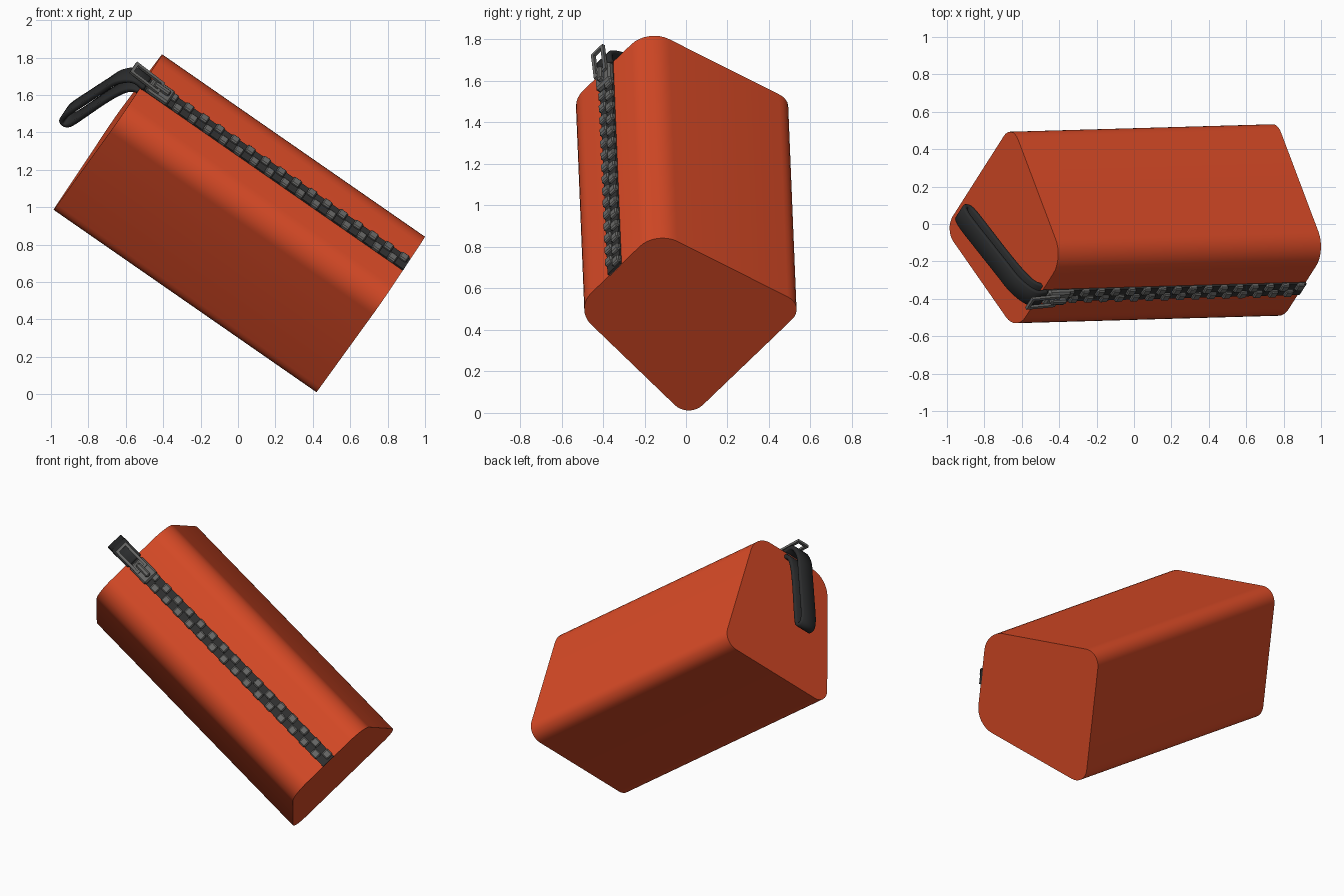
import bpy, bmesh, math
from mathutils import Matrix, Vector

if "Cube" in bpy.data.objects:
    bpy.data.objects.remove(bpy.data.objects["Cube"])

# Local frame: x along the case, y across the zip face, z out of the zip face.
# Its origin is the middle of the zip face at the raised end.
a = Vector((1.405, 0.04, -0.975))
LENGTH = a.length
a.normalize()
v2 = a.cross(Vector((0, 1, 0))).normalized()
v1 = v2.cross(a)
ang = math.radians(41)
e = v1 * math.sin(ang) + v2 * math.cos(ang)
n = a.cross(e)
FRAME = Matrix((a, e, n)).transposed().to_4x4()
FRAME.translation = (-0.505, -0.38, 1.665)


def colour(name, rgb):
    m = bpy.data.materials.new(name)
    m.diffuse_color = (*rgb, 1)
    m.use_nodes = True
    m.node_tree.nodes["Principled BSDF"].inputs["Base Color"].default_value = m.diffuse_color
    return m


RED = colour("orange red fabric", (0.70, 0.07, 0.02))
DARK = colour("dark zip tape", (0.03, 0.03, 0.03))
STEEL = colour("grey metal", (0.14, 0.14, 0.135))
BLACK = colour("black strap", (0.024, 0.025, 0.026))


def finish(name, bm, mat, smooth=None, local=Matrix()):
    bmesh.ops.recalc_face_normals(bm, faces=bm.faces)
    me = bpy.data.meshes.new(name)
    bm.to_mesh(me)
    bm.free()
    me.materials.append(mat)
    ob = bpy.data.objects.new(name, me)
    bpy.context.collection.objects.link(ob)
    ob.matrix_world = FRAME @ local
    if smooth:
        bpy.ops.object.select_all(action='DESELECT')
        ob.select_set(True)
        bpy.context.view_layer.objects.active = ob
        bpy.ops.object.shade_smooth_by_angle(angle=math.radians(smooth))
    return ob


def add_box(bm, x, y, z, bevel=0):
    """Box between the (low, high) pairs x, y and z."""
    size = Matrix.Diagonal((x[1] - x[0], y[1] - y[0], z[1] - z[0], 1))
    mid = Matrix.Translation([(p[0] + p[1]) / 2 for p in (x, y, z)])
    vs = bmesh.ops.create_cube(bm, size=1, matrix=mid @ size)['verts']
    if bevel:
        edges = list({ed for v in vs for ed in v.link_edges})
        bmesh.ops.bevel(bm, geom=edges, offset=bevel, segments=1, affect='EDGES')


# Case body: trapezoid prism with rounded long edges
bm = bmesh.new()
add_box(bm, (0, LENGTH), (-0.5, 0.5), (-0.843, 0))
for v in bm.verts:
    v.co.y *= 2 * (0.299 if v.co.z > -0.4 else 0.431)
for top, off in ((True, 0.12), (False, 0.105)):
    long_edges = [ed for ed in bm.edges
                  if abs(ed.verts[0].co.x - ed.verts[1].co.x) > 1
                  and abs(ed.verts[0].co.z - (0 if top else -0.843)) < 1e-4]
    bmesh.ops.bevel(bm, geom=long_edges, offset=off, segments=8,
                    profile=0.5, affect='EDGES')
finish("case_body", bm, RED, 30)

# Zip tape
bm = bmesh.new()
add_box(bm, (0, LENGTH), (-0.045, 0.045), (-0.005, 0.012))
finish("zip_tape", bm, DARK)

# Zip teeth: two rows, staggered by half a pitch
bm = bmesh.new()
PITCH = 0.1
for side in (-1, 1):
    x = 0.1 + (PITCH / 2 if side > 0 else 0)
    while x + 0.05 <= LENGTH + 0.001:
        add_box(bm, (x, x + 0.05), sorted((0, side * 0.048)), (0, 0.028), 0.007)
        x += PITCH
finish("zip_teeth", bm, STEEL)

# Slider: two plates and a bridge for the pull
bm = bmesh.new()
add_box(bm, (0.03, 0.17), (-0.052, 0.052), (0, 0.038), 0.01)
add_box(bm, (0.05, 0.15), (-0.016, 0.016), (0.03, 0.062), 0.008)
finish("zip_slider", bm, STEEL)

# Pull tab: flat plate with a window
bm = bmesh.new()
bmesh.ops.create_grid(bm, x_segments=1, y_segments=1, size=0.5)
bmesh.ops.scale(bm, vec=(0.19, 0.085, 1), verts=bm.verts)
hole = bm.faces[:]
bmesh.ops.inset_individual(bm, faces=hole, thickness=0.024)
bmesh.ops.delete(bm, geom=hole, context='FACES')
tab = finish("pull_tab", bm, STEEL,
             local=Matrix.Translation((0.0, 0, 0.05)) @ Matrix.Rotation(math.radians(4), 4, 'Y'))
mod = tab.modifiers.new("thickness", 'SOLIDIFY')
mod.thickness, mod.offset = 0.016, 0

# Strap: flat band folded into a loop, (distance out, depth) points
pts = [(-0.02, -0.015), (0.055, -0.015), (0.12, 0.07), (0.155, 0.2), (0.2, 0.38),
       (0.235, 0.53), (0.23, 0.59), (0.19, 0.575), (0.15, 0.42), (0.115, 0.27),
       (0.075, 0.13), (0.035, 0.05), (-0.02, 0.02)]
P = [Vector(p) for p in pts]
P = [2 * P[0] - P[1]] + P + [2 * P[-1] - P[-2]]
path = []
for i in range(1, len(P) - 2):
    for k in range(5):
        t = k / 5
        p0, p1, p2, p3 = P[i - 1:i + 3]
        path.append(0.5 * (2 * p1 + (p2 - p0) * t + (2 * p0 - 5 * p1 + 4 * p2 - p3) * t * t
                           + (3 * p1 - p0 - 3 * p2 + p3) * t ** 3))
path.append(P[-2])
bm = bmesh.new()
rows = [[bm.verts.new((-u, y, -w)) for y in (-0.055, 0.055)] for u, w in path]
for r, s in zip(rows, rows[1:]):
    bm.faces.new((r[0], r[1], s[1], s[0]))
strap = finish("wrist_strap", bm, BLACK, 40)
mod = strap.modifiers.new("thickness", 'SOLIDIFY')
mod.thickness, mod.offset = 0.026, 0
mod = strap.modifiers.new("soft edge", 'BEVEL')
mod.width, mod.segments = 0.006, 1
